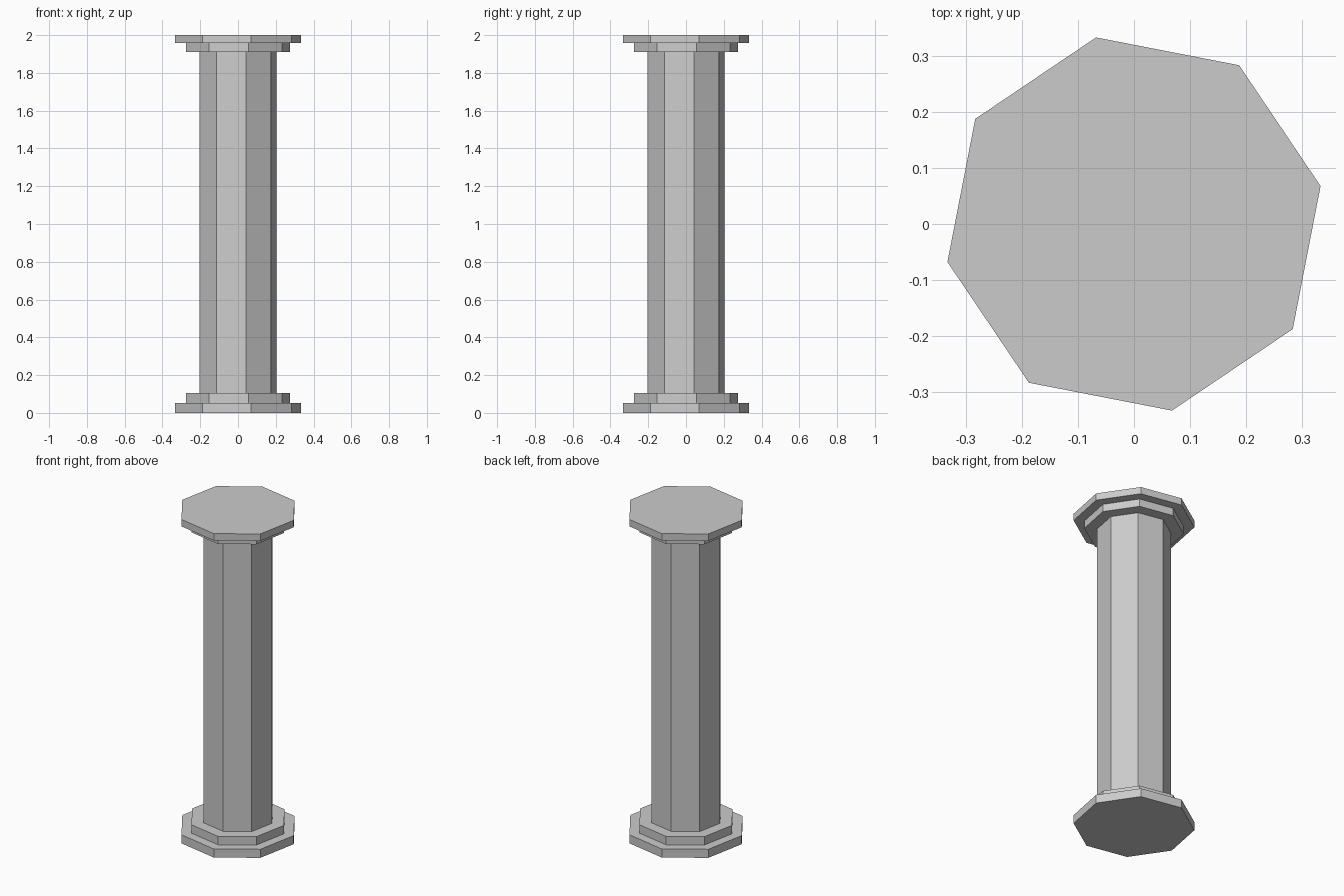
import bpy, math

if "Cube" in bpy.data.objects:
    bpy.data.objects.remove(bpy.data.objects["Cube"])

TURN = math.radians(11.5)


def octagon_slab(name, radius, z0, z1):
    """Eight-sided prism between two heights, first corner at TURN."""
    ring = [(radius * math.cos(TURN + i * math.pi / 4),
             radius * math.sin(TURN + i * math.pi / 4)) for i in range(8)]
    verts = [(x, y, z) for z in (z0, z1) for x, y in ring]
    faces = [tuple(reversed(range(8))), tuple(range(8, 16))]
    faces += [(i, (i + 1) % 8, (i + 1) % 8 + 8, i + 8) for i in range(8)]
    mesh = bpy.data.meshes.new(name)
    mesh.from_pydata(verts, [], faces)
    obj = bpy.data.objects.new(name, mesh)
    bpy.context.collection.objects.link(obj)
    return obj


# Stepped base
octagon_slab("base_plinth", 0.34, 0.0, 0.053)
octagon_slab("base_step", 0.28, 0.053, 0.105)
# Shaft
octagon_slab("shaft", 0.208, 0.105, 1.91)
# Stepped capital
octagon_slab("capital_step", 0.28, 1.91, 1.957)
octagon_slab("capital_top", 0.34, 1.957, 2.0)
